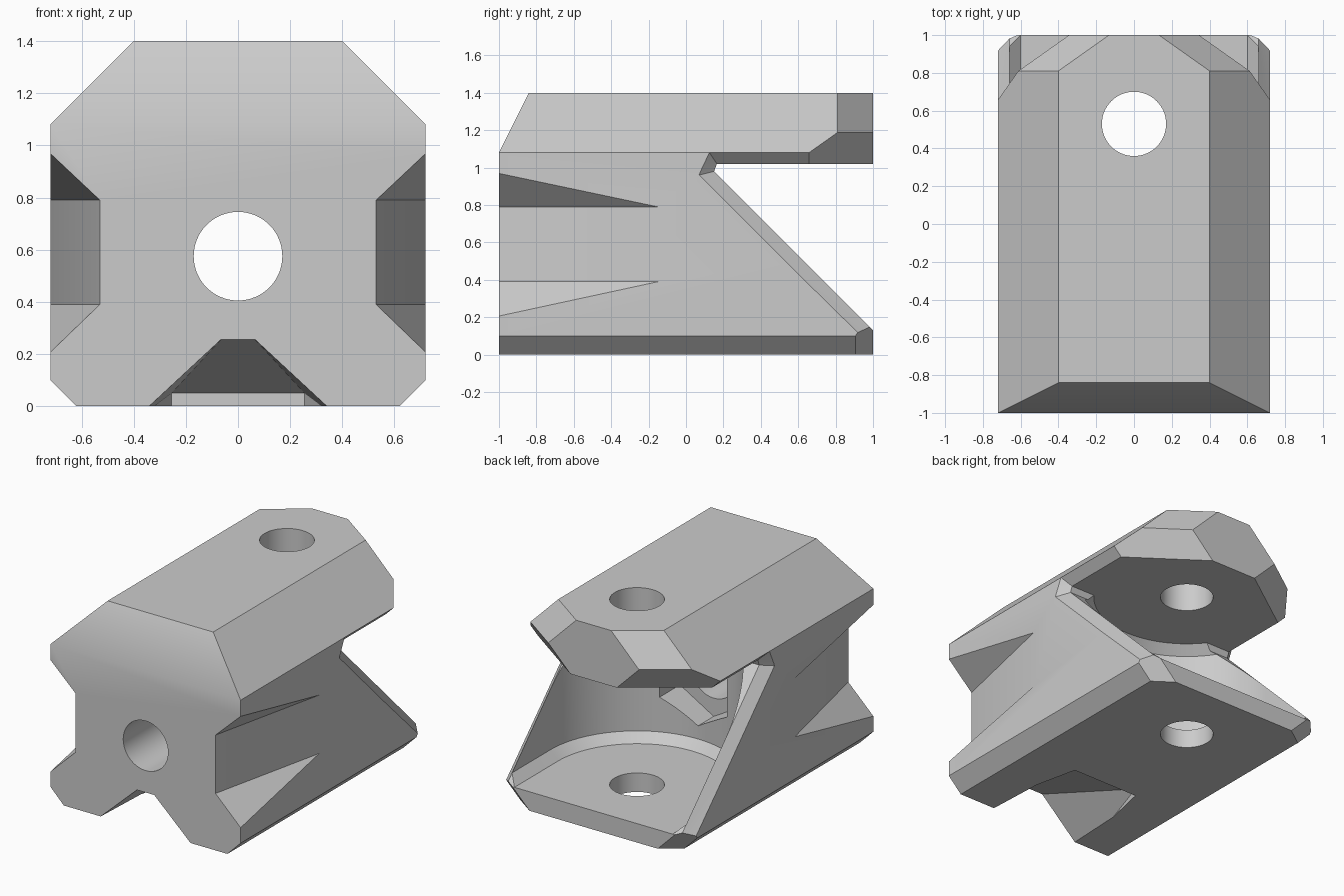
import bpy, bmesh
from math import sin, cos, pi, radians
from mathutils import Vector

old = bpy.data.objects.get("Cube")
if old:
    bpy.data.objects.remove(old, do_unlink=True)

grey = bpy.data.materials.new("plain_grey")
grey.use_nodes = True
grey.diffuse_color = (0.6, 0.6, 0.6, 1)
grey.node_tree.nodes["Principled BSDF"].inputs["Base Color"].default_value = (0.6, 0.6, 0.6, 1)


def hull(name, points):
    """Convex solid around the given points."""
    bm = bmesh.new()
    for p in points:
        bm.verts.new(p)
    res = bmesh.ops.convex_hull(bm, input=bm.verts[:])
    loose = [v for v in bm.verts if not v.link_faces]
    bmesh.ops.delete(bm, geom=loose, context='VERTS')
    bmesh.ops.dissolve_limit(bm, angle_limit=radians(0.3), verts=bm.verts[:], edges=bm.edges[:])
    bmesh.ops.recalc_face_normals(bm, faces=bm.faces[:])
    mesh = bpy.data.meshes.new(name)
    bm.to_mesh(mesh)
    bm.free()
    mesh.materials.append(grey)
    obj = bpy.data.objects.new(name, mesh)
    bpy.context.collection.objects.link(obj)
    return obj


cutters = []


def cut(name, points):
    cutters.append(hull(name, points))


def both_sides(name, points):
    for side, s in (("left", 1), ("right", -1)):
        cut(f"{name}_{side}", [(s * x, y, z) for x, y, z in points])


def ring(r, n, turn=0.0):
    return [(r * sin(turn + 2 * pi * i / n), r * cos(turn + 2 * pi * i / n)) for i in range(n)]


# Main block: chamfered section run from front to back
section = [(0.62, 0), (0.72, 0.1), (0.72, 1.08), (0.4, 1.4)]
body = hull("block_body", [(s * x, y, z) for x, z in section for s in (1, -1) for y in (-1, 1)])

# Sloped upper front
bm = bmesh.new()
bm.from_mesh(body.data)
bmesh.ops.bisect_plane(bm, geom=bm.verts[:] + bm.edges[:] + bm.faces[:], plane_co=(0, -1, 1.08),
                       plane_no=(0, -2, 1), clear_outer=True)
bmesh.ops.holes_fill(bm, edges=[e for e in bm.edges if e.is_boundary])
bmesh.ops.recalc_face_normals(bm, faces=bm.faces[:])
bm.to_mesh(body.data)
bm.free()

# Slanted rear slot with flared side edges
inner = [(1.1, 1.02), (0.165, 1.02), (0.15, 0.98), (1.1, 0.03)]
outer = [(1.1, 1.08), (0.125, 1.08), (0.07, 0.96), (1.1, -0.06)]
cut("rear_slot", [(x, y, z) for y, z in inner for x in (-0.68, 0.68)])
flare = [(0.66, y, z) for y, z in inner]
flare += [(0.78, 2 * b[0] - a[0], 2 * b[1] - a[1]) for a, b in zip(inner, outer)]
both_sides("slot_flare", flare)

# Round-ended pocket with chamfered floor and ceiling
pocket = []
for z, r in ((0.13, 0.6), (0.19, 0.66), (0.96, 0.66), (1.02, 0.6)):
    pocket += [(r * cos(a), 0.53 - r * sin(a), z) for a in (pi * i / 40 for i in range(41))]
    pocket += [(r, 1.3, z), (-r, 1.3, z)]
cut("pocket", pocket)


# Rear corner chamfers on the lip and on the base
def corner(name, level, tilt, z0, z1):
    pts = []
    for z in (z0, z1):
        for x in (0, 1.2):
            pts += [(x, (level - 0.5 * x - tilt * z) / 0.707, z), (x, 3, z)]
    both_sides(name, pts)


corner("lip_corner_upper", 1.473, 0.5, 1.0, 1.6)
corner("lip_corner_lower", 0.285, -0.5, 1.0, 1.6)
corner("base_corner", 0.95, -0.5, -0.1, 0.25)

# Tapering grooves on the sides and under the front
both_sides("side_groove", [(0.485, -1.2, 0.39), (0.485, -1.2, 0.79), (0.91, -1.2, -0.02),
                           (0.91, -1.2, 1.19), (0.91, 0.7, 0.39), (0.91, 0.7, 0.79)])
groove = [(0.457, -1.2, -0.1), (0.012, -1.2, 0.313), (0.255, -0.29, -0.1), (0.255, -0.29, 0.05)]
cut("under_groove", [(s * x, y, z) for x, y, z in groove for s in (1, -1)])

# Bolt holes and the six-sided nut recess
cut("upright_hole", [(x, 0.53 + y, z) for x, y in ring(0.17, 64) for z in (-0.5, 2)])
cut("front_hole", [(x, y, 0.575 + z) for x, z in ring(0.17, 64) for y in (-1.5, 0.2)])
cut("nut_recess", [(x, y, 0.575 + z) for x, z in ring(0.295, 6) for y in (-0.3, 0.2)])

# Apply all cuts
bpy.context.view_layer.objects.active = body
for c in cutters:
    mod = body.modifiers.new(c.name, 'BOOLEAN')
    mod.operation = 'DIFFERENCE'
    mod.solver = 'EXACT'
    mod.object = c
    c.hide_render = True
bpy.context.view_layer.update()
done = bpy.data.meshes.new_from_object(body.evaluated_get(bpy.context.evaluated_depsgraph_get()))
body.modifiers.clear()
body.data = done
for c in cutters:
    bpy.data.objects.remove(c, do_unlink=True)

# Single colour and smooth curved walls
done.materials.clear()
done.materials.append(grey)
for p in done.polygons:
    p.material_index = 0
bpy.ops.object.select_all(action='DESELECT')
body.select_set(True)
bpy.ops.object.shade_smooth_by_angle(angle=radians(30))
